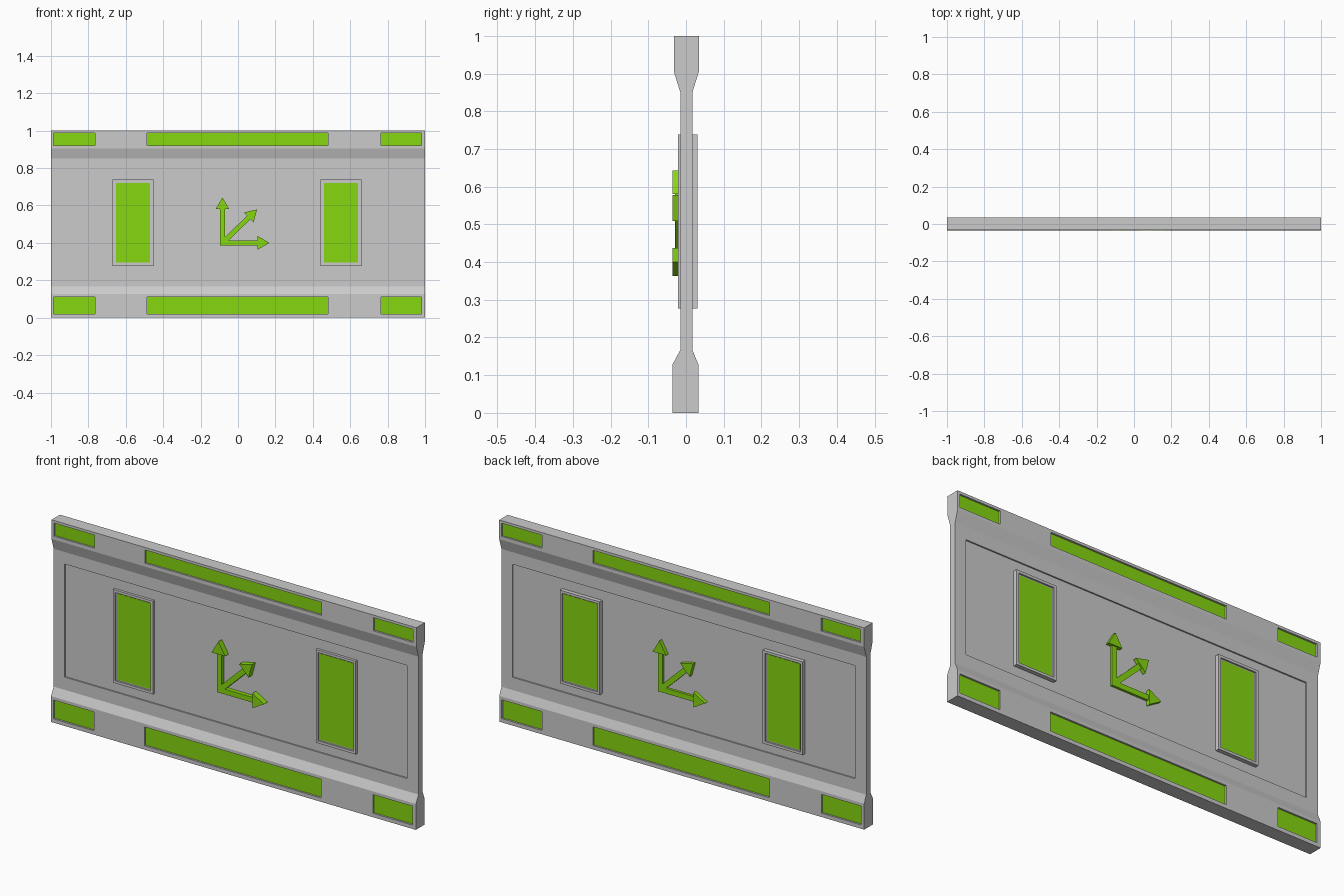
import bpy, bmesh, math
from mathutils import Vector

if "Cube" in bpy.data.objects:
    bpy.data.objects.remove(bpy.data.objects["Cube"])

green = bpy.data.materials.new("lime")
green.diffuse_color = (0.24, 0.68, 0.005, 1)
green.use_nodes = True
green.node_tree.nodes["Principled BSDF"].inputs["Base Color"].default_value = green.diffuse_color


def finish(name, bm, mat=None):
    bmesh.ops.recalc_face_normals(bm, faces=bm.faces[:])
    me = bpy.data.meshes.new(name)
    bm.to_mesh(me)
    bm.free()
    ob = bpy.data.objects.new(name, me)
    bpy.context.collection.objects.link(ob)
    if mat:
        me.materials.append(mat)
    return ob


def extrude(bm, pts, offset):
    f = bm.faces.new([bm.verts.new(p) for p in pts])
    g = bmesh.ops.extrude_face_region(bm, geom=[f])["geom"]
    bmesh.ops.translate(bm, verts=[v for v in g if isinstance(v, bmesh.types.BMVert)], vec=offset)
    return [v for v in g if isinstance(v, bmesh.types.BMFace)][0]


def prism(bm, side, pts, d0, d1):
    # outline in wall coordinates, extruded outward; side 1 = front, -1 = back
    return extrude(bm, [(side * x, -side * d0, z) for x, z in pts], (0, -side * (d1 - d0), 0))


def rect(x0, x1, z0, z1):
    return [(x0, z0), (x1, z0), (x1, z1), (x0, z1)]


# Wall slab: side profile swept along x
profile = [(-.036, 0), (.033, 0), (.033, .128), (.017, .167), (.017, .85), (.034, .905),
           (.034, 1), (-.032, 1), (-.032, .905), (-.015, .85), (-.015, .167), (-.036, .128)]
bm = bmesh.new()
extrude(bm, [(-1, y, z) for y, z in profile], (2, 0, 0))
wall = finish("wall_panel", bm)

# Per side: name, side, face depths (bottom, core, top), pad and arrow depths, arrow origin
SIDES = [("front", 1, .036, .015, .032, .021, .036, (-.083, .40)),
         ("back", -1, .033, .017, .034, .030, .029, (-.126, .39))]
STRIPS = [(-.987, -.765), (-.487, .481), (.765, .981)]
PADS = [(-.671, -.452), (.441, .660)]
RECESS = .007

cut = bmesh.new()
for name, s, low, core, top, pad_d, arrow_d, org in SIDES:
    floor = core - RECESS
    prism(cut, s, rect(-.94, .937, .23, .79), floor, core + .02)

    # Light strips sunk into the top and bottom rails
    bm = bmesh.new()
    for x0, x1 in STRIPS:
        for z0, z1, d in ((.019, .112, low), (.922, .987, top)):
            prism(cut, s, rect(x0, x1, z0, z1), d - .010, d + .02)
            prism(bm, s, rect(x0, x1, z0, z1), d - .012, d - .009)
    finish(name + "_light_strips", bm, green)

    # Raised pad frames with sunken lit faces
    frame, lit = bmesh.new(), bmesh.new()
    for x0, x1 in PADS:
        f = prism(frame, s, rect(x0, x1, .277, .739), floor - .002, pad_d)
        frame.normal_update()
        inner = bmesh.ops.inset_region(frame, faces=[f], thickness=.018)
        bmesh.ops.translate(frame, verts=f.verts[:], vec=(0, 0, 0))
        g = bmesh.ops.extrude_face_region(frame, geom=[f])["geom"]
        bmesh.ops.delete(frame, geom=[f], context="FACES_ONLY") if f.is_valid else None
        bmesh.ops.translate(frame, verts=[v for v in g if isinstance(v, bmesh.types.BMVert)],
                            vec=(0, s * .008, 0))
        prism(lit, s, rect(x0 + .018, x1 - .018, .295, .721), pad_d - .0085, pad_d - .007)
    finish(name + "_pad_frames", frame)
    finish(name + "_pad_lights", lit, green)

    # Three arrows from one corner: thin shafts, thicker heads
    shafts, heads = bmesh.new(), bmesh.new()
    o = Vector(org)
    for i, (deg, base, tip) in enumerate(((90, .18, .243), (44, .195, .257), (0, .187, .251))):
        a = math.radians(deg)
        u, v = Vector((math.cos(a), math.sin(a))), Vector((-math.sin(a), math.cos(a)))
        w = .013
        prism(shafts, s, [o - u * w - v * w, o + u * base - v * w, o + u * base + v * w,
                          o - u * w + v * w] if deg != 44 else
              [o - v * w, o + u * base - v * w, o + u * base + v * w, o + v * w],
              floor - .002, arrow_d - .007 - .0002 * i)
        prism(heads, s, [o + u * base - v * .037, o + u * tip, o + u * base + v * .037],
              floor - .002, arrow_d)
    finish(name + "_arrow_shafts", shafts, green)
    finish(name + "_arrow_heads", heads, green)

# Carve the recesses into the slab
cutter = finish("recess_cutter", cut)
cutter.hide_render = True
mod = wall.modifiers.new("recesses", "BOOLEAN")
mod.operation, mod.solver, mod.object = "DIFFERENCE", "EXACT", cutter
bpy.context.view_layer.objects.active = wall
bpy.ops.object.modifier_apply(modifier=mod.name)
bpy.data.objects.remove(cutter)
